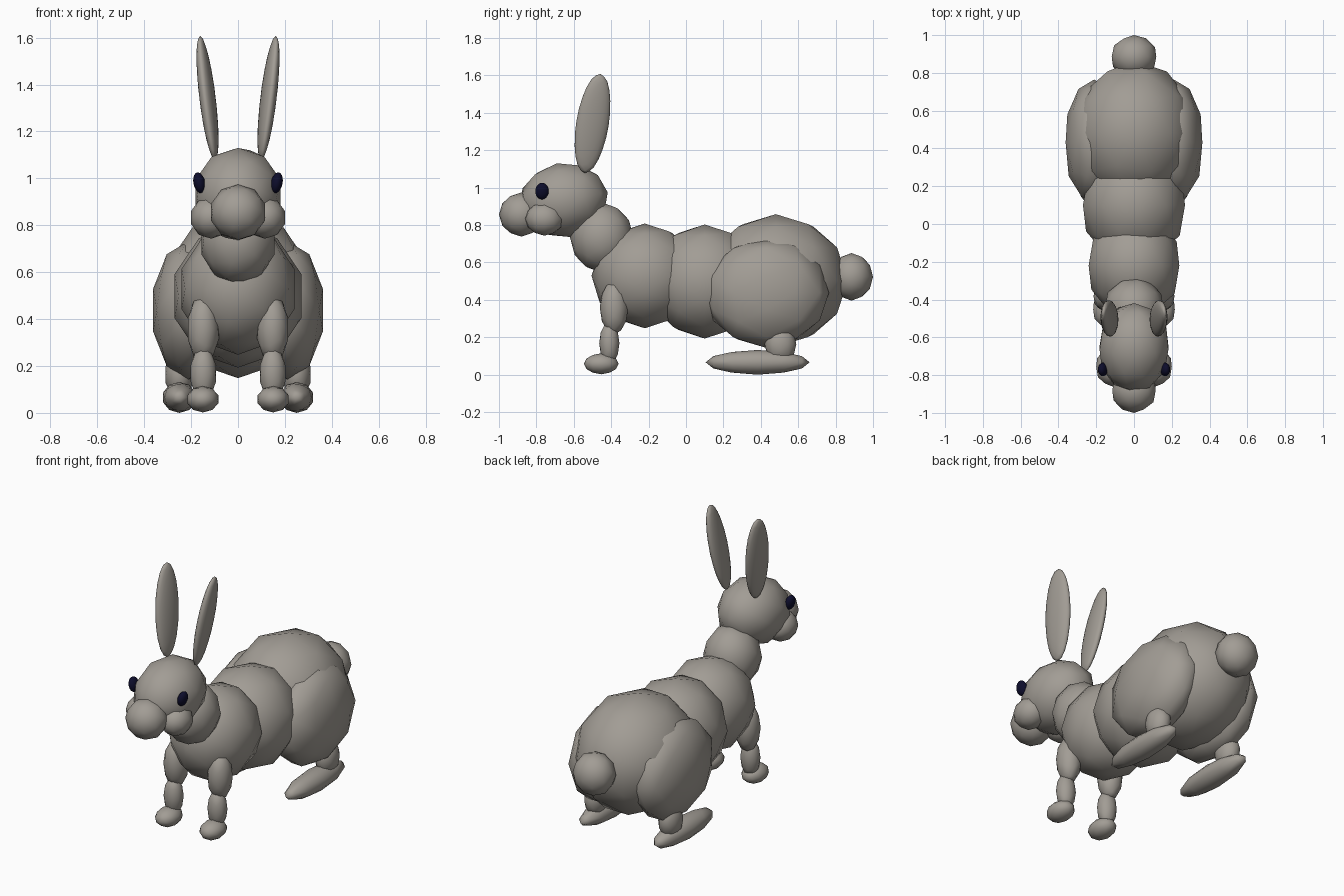
import bpy, bmesh
from math import radians, pi
from mathutils import Matrix, Euler

if "Cube" in bpy.data.objects:
    bpy.data.objects.remove(bpy.data.objects["Cube"])


def material(name, rgb):
    m = bpy.data.materials.new(name)
    m.diffuse_color = (*rgb, 1)
    m.use_nodes = True
    m.node_tree.nodes["Principled BSDF"].inputs["Base Color"].default_value = m.diffuse_color
    return m


FUR = material("warm grey fur", (0.36, 0.335, 0.30))
DARK = material("dark navy", (0.004, 0.004, 0.025))


def blob(name, center, radii, tilt=(0, 0, 0), detail=2, mat=FUR, side=1):
    """Faceted, smooth-shaded ellipsoid with its poles along y; side=-1 mirrors it in x."""
    bm = bmesh.new()
    bmesh.ops.create_icosphere(bm, subdivisions=detail, radius=1)
    rx, ry, rz = radii
    place = (Matrix.Diagonal((side, 1, 1, 1))
             @ Matrix.Translation(center)
             @ Euler([radians(a) for a in tilt]).to_matrix().to_4x4()
             @ Matrix.Diagonal((rx / (0.951 if detail == 2 else 1), ry, rz, 1))
             @ Matrix.Rotation(-pi / 2, 4, 'X'))
    bm.transform(place)
    if side < 0:
        bmesh.ops.reverse_faces(bm, faces=bm.faces)
    for f in bm.faces:
        f.smooth = True
    me = bpy.data.meshes.new(name)
    bm.to_mesh(me)
    bm.free()
    me.materials.append(mat)
    ob = bpy.data.objects.new(name, me)
    bpy.context.collection.objects.link(ob)
    return ob


def pair(name, *args, **kw):
    for label, side in (("right", 1), ("left", -1)):
        blob(f"{label}_{name}", *args, side=side, **kw)


# Torso, from rump to neck
blob("rump", (0, 0.48, 0.505), (0.315, 0.385, 0.355))
blob("belly", (0, 0.10, 0.50), (0.27, 0.31, 0.305))
blob("chest", (0, -0.22, 0.53), (0.24, 0.285, 0.28))
blob("neck", (0, -0.45, 0.735), (0.155, 0.17, 0.188))
blob("tail", (0, 0.885, 0.525), (0.118, 0.115, 0.127))

# Head
blob("head", (0, -0.655, 0.935), (0.182, 0.24, 0.2), (10, 0, 0))
blob("muzzle", (0, -0.88, 0.858), (0.115, 0.12, 0.118))
pair("cheek", (0.115, -0.757, 0.835), (0.085, 0.103, 0.09))
pair("eye", (0.165, -0.77, 0.983), (0.025, 0.036, 0.045), (0, 12, 0), detail=3, mat=DARK)
pair("ear", (0.13, -0.50, 1.345), (0.033, 0.088, 0.27), (-8, 8, 8), detail=3)

# Front legs
pair("front_upper_leg", (0.148, -0.385, 0.36), (0.066, 0.076, 0.145))
pair("front_lower_leg", (0.148, -0.41, 0.17), (0.054, 0.054, 0.115))
pair("front_paw", (0.15, -0.453, 0.06), (0.066, 0.093, 0.056))

# Hind legs
pair("thigh", (0.21, 0.43, 0.44), (0.152, 0.335, 0.295))
pair("hind_shin", (0.25, 0.505, 0.165), (0.06, 0.085, 0.105))
pair("hind_foot", (0.25, 0.383, 0.068), (0.07, 0.278, 0.066))

# Rest the lowest point on the ground
obs = list(bpy.context.collection.objects)
low = min(v.co.z for o in obs for v in o.data.vertices)
for o in obs:
    o.data.transform(Matrix.Translation((0, 0, -low)))
